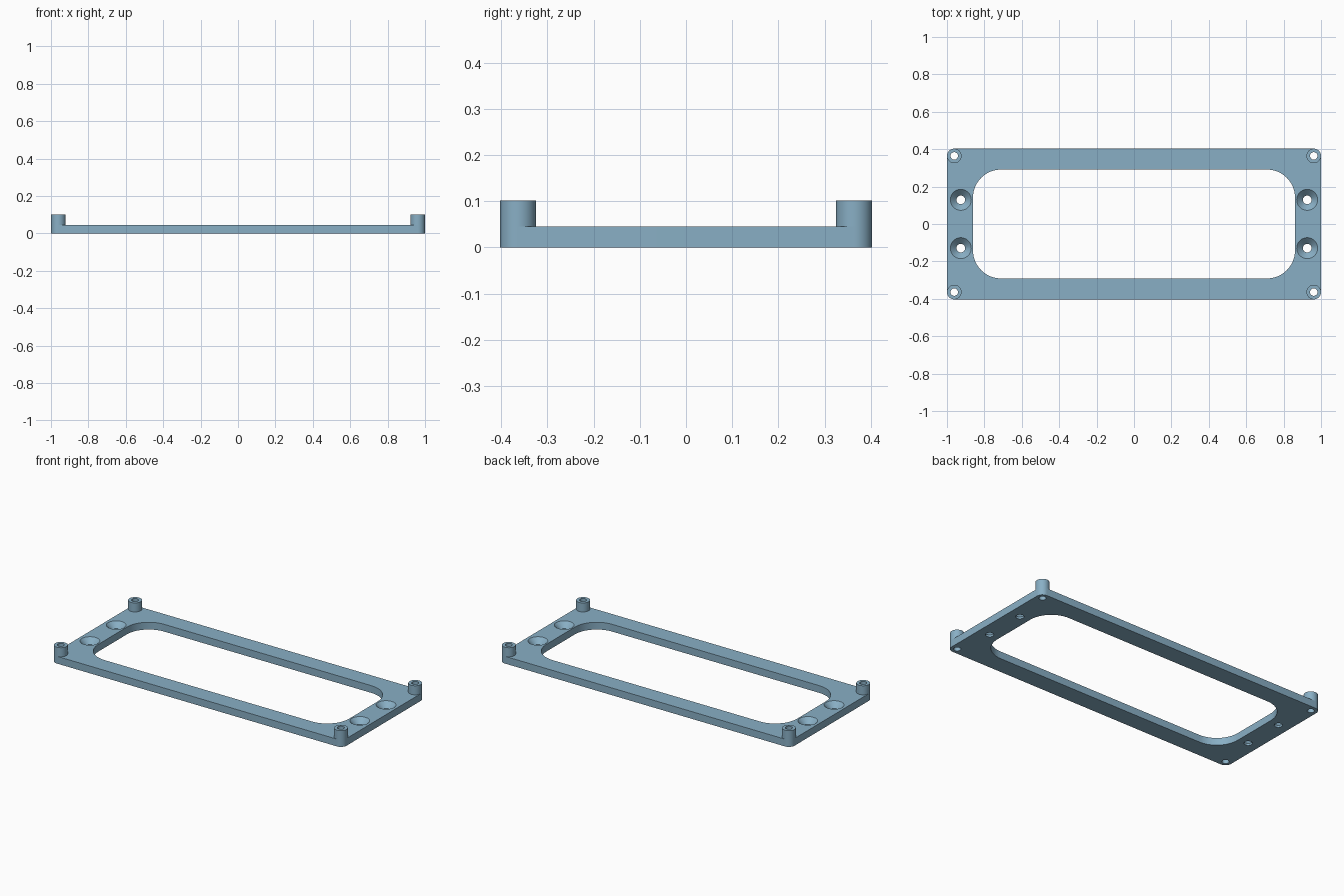
import bpy, bmesh, math

if "Cube" in bpy.data.objects:
    bpy.data.objects.remove(bpy.data.objects["Cube"])

PLATE_H, POST_H = 0.045, 0.101
POST_R, HOLE_R = 0.039, 0.02
POST_X, POST_Y = 0.961, 0.364
SINK_X, SINK_Y = 0.926, 0.129

blue = bpy.data.materials.new("steel blue")
blue.diffuse_color = (0.25, 0.43, 0.56, 1)
blue.use_nodes = True
blue.node_tree.nodes["Principled BSDF"].inputs["Base Color"].default_value = blue.diffuse_color


def make_object(name, bm):
    bmesh.ops.recalc_face_normals(bm, faces=bm.faces)
    mesh = bpy.data.meshes.new(name)
    bm.to_mesh(mesh)
    bm.free()
    mesh.materials.append(blue)
    ob = bpy.data.objects.new(name, mesh)
    bpy.context.collection.objects.link(ob)
    return ob


def smooth(ob):
    bpy.ops.object.select_all(action='DESELECT')
    ob.select_set(True)
    bpy.context.view_layer.objects.active = ob
    bpy.ops.object.shade_smooth_by_angle(angle=math.radians(30))


def rounded_slab(bm, hx, hy, r, z0, z1, steps=12):
    """Rounded rectangle extruded from z0 to z1."""
    pts = []
    for q, (sx, sy) in enumerate([(1, 1), (-1, 1), (-1, -1), (1, -1)]):
        for i in range(steps + 1):
            a = math.pi / 2 * (q + i / steps)
            pts.append((sx * (hx - r) + r * math.cos(a), sy * (hy - r) + r * math.sin(a)))
    lathe_or_loft(bm, [[(x, y, z) for x, y in pts] for z in (z0, z1)], caps=True)


def lathe_or_loft(bm, loops, caps=False, closed=False):
    """Skin a list of equal-length point loops."""
    rings = [[bm.verts.new(p) for p in loop] for loop in loops]
    pairs = list(zip(rings, rings[1:])) + ([(rings[-1], rings[0])] if closed else [])
    for a, b in pairs:
        for i in range(len(a)):
            j = (i + 1) % len(a)
            bm.faces.new((a[i], a[j], b[j], b[i]))
    if caps:
        bm.faces.new(rings[0][::-1])
        bm.faces.new(rings[-1])


def circle(cx, cy, r, z, n=40):
    return [(cx + r * math.cos(2 * math.pi * i / n), cy + r * math.sin(2 * math.pi * i / n), z)
            for i in range(n)]


corners = [(sx, sy) for sx in (-1, 1) for sy in (-1, 1)]

# Base plate
bm = bmesh.new()
rounded_slab(bm, 1.0, 0.403, POST_R, 0, PLATE_H)
plate = make_object("base_plate", bm)

# Cutter: central window, corner bores and countersunk screw holes
bm = bmesh.new()
rounded_slab(bm, 0.861, 0.291, 0.15, -0.1, 0.2, steps=16)
for sx, sy in corners:
    x, y = sx * POST_X, sy * POST_Y
    lathe_or_loft(bm, [circle(x, y, HOLE_R, z) for z in (-0.1, 0.2)], caps=True)
    x, y = sx * SINK_X, sy * SINK_Y
    profile = [(0.023, -0.1), (0.023, 0.012), (0.056, PLATE_H), (0.056, 0.2)]
    lathe_or_loft(bm, [circle(x, y, r, z) for r, z in profile], caps=True)
cutter = make_object("hole_cutter", bm)
cutter.hide_render = True

cut = plate.modifiers.new("holes", 'BOOLEAN')
cut.operation = 'DIFFERENCE'
cut.solver = 'EXACT'
cut.object = cutter
bpy.context.view_layer.objects.active = plate
bpy.ops.object.modifier_apply(modifier=cut.name)
bpy.data.objects.remove(cutter)
smooth(plate)

# Hollow corner posts
for n, (sx, sy) in enumerate(corners, 1):
    bm = bmesh.new()
    x, y = sx * POST_X, sy * POST_Y
    profile = [(POST_R, PLATE_H), (POST_R, POST_H), (HOLE_R, POST_H), (HOLE_R, PLATE_H)]
    lathe_or_loft(bm, [circle(x, y, r, z) for r, z in profile], closed=True)
    smooth(make_object(f"corner_post_{n}", bm))
